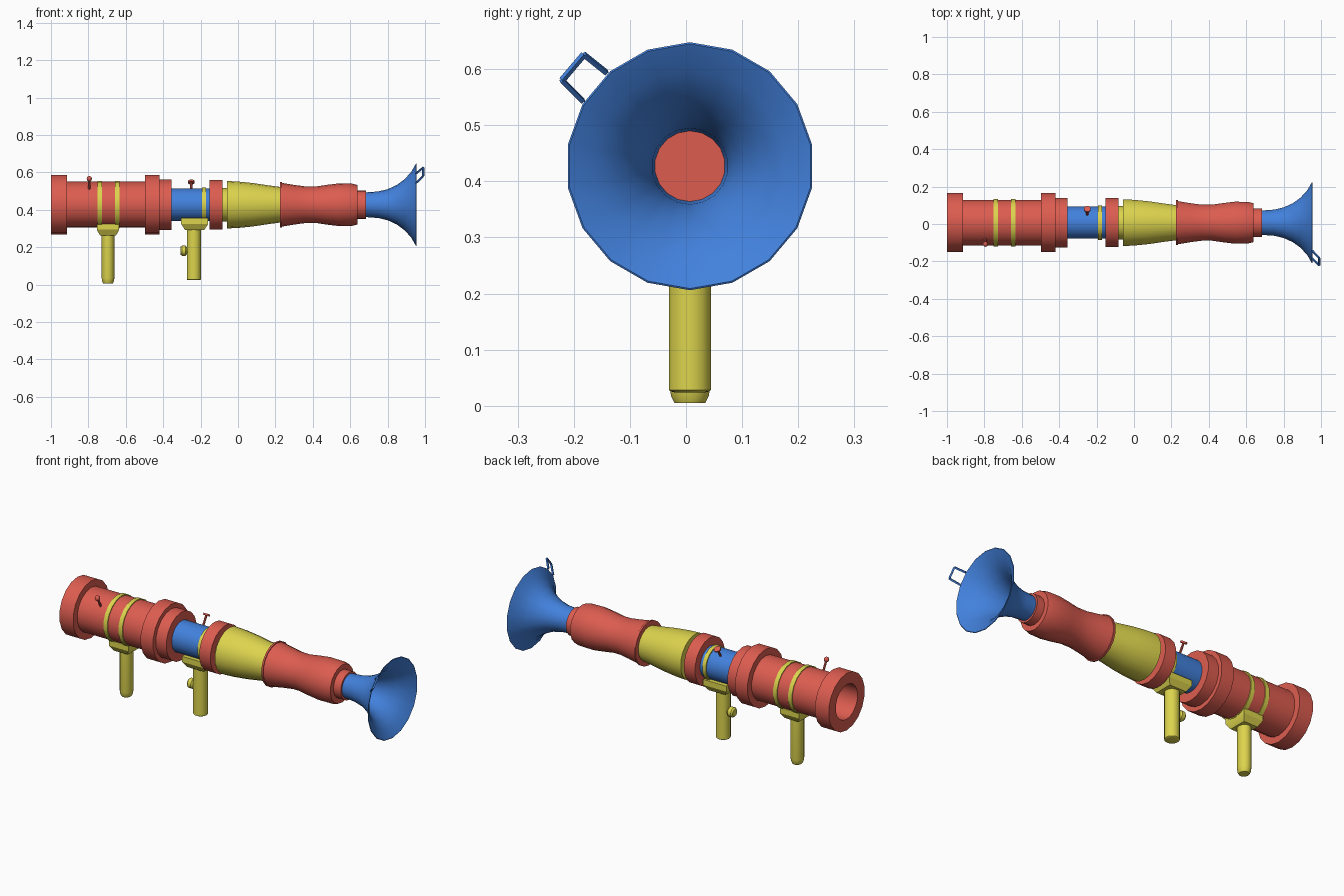
import bpy, bmesh
from math import tau, pi
from mathutils import Matrix, Vector

old = bpy.data.objects.get("Cube")
if old:
    bpy.data.objects.remove(old, do_unlink=True)

AXIS = Vector((0, 0.007, 0.427))   # centre line of the launcher
SIDES = 18
made = []


def material(name, rgb):
    m = bpy.data.materials.new(name)
    m.use_nodes = True
    m.diffuse_color = (*rgb, 1)
    m.node_tree.nodes["Principled BSDF"].inputs["Base Color"].default_value = (*rgb, 1)
    return m


RED = material("coral red", (0.72, 0.108, 0.08))
BLUE = material("blue", (0.055, 0.22, 0.72))
YELLOW = material("yellow", (0.72, 0.66, 0.075))


def finish(name, bm, mat):
    bmesh.ops.remove_doubles(bm, verts=bm.verts, dist=1e-5)
    bmesh.ops.recalc_face_normals(bm, faces=bm.faces)
    mesh = bpy.data.meshes.new(name)
    bm.to_mesh(mesh)
    bm.free()
    mesh.materials.append(mat)
    ob = bpy.data.objects.new(name, mesh)
    bpy.context.collection.objects.link(ob)
    made.append(ob)
    return ob


def lathe(name, profile, mat, place=None):
    """Turn (distance, radius) points around the x axis, then place them."""
    bm = bmesh.new()
    verts = [bm.verts.new((x, 0, r)) for x, r in profile]
    edges = [bm.edges.new(pair) for pair in zip(verts, verts[1:])]
    bmesh.ops.spin(bm, geom=verts + edges, cent=(0, 0, 0), axis=(1, 0, 0),
                   angle=tau, steps=SIDES, use_merge=True)
    bm.transform(place or Matrix.Translation(AXIS))
    return finish(name, bm, mat)


def ring(name, x0, x1, r, mat):
    return lathe(name, [(x0, 0), (x0, r), (x1, r), (x1, 0)], mat)


def rod(name, a, b, r, mat, sides=8):
    a, b = Vector(a), Vector(b)
    bm = bmesh.new()
    bmesh.ops.create_cone(bm, cap_ends=True, segments=sides, radius1=r, radius2=r,
                          depth=(b - a).length)
    turn = (b - a).to_track_quat("Z", "Y").to_matrix().to_4x4()
    bm.transform(Matrix.Translation((a + b) / 2) @ turn)
    return finish(name, bm, mat)


def mount(name, x, half_x, half_y, z0, z1):
    """Block with a narrowed lower half."""
    bm = bmesh.new()
    zm = (z0 + z1) / 2
    bmesh.ops.create_cube(bm, size=2, matrix=Matrix.Translation((x, AXIS.y, (zm + z1) / 2))
                          @ Matrix.Diagonal((half_x, half_y, (z1 - zm) / 2, 1)))
    low = min(bm.faces, key=lambda f: f.calc_center_median().z)
    new = bmesh.ops.extrude_face_region(bm, geom=[low])["geom"]
    bmesh.ops.delete(bm, geom=[low], context="FACES_ONLY")
    for v in (g for g in new if isinstance(g, bmesh.types.BMVert)):
        v.co = (x + (v.co.x - x) * 0.72, AXIS.y + (v.co.y - AXIS.y) * 0.72, z0)
    return finish(name, bm, YELLOW)


def grip(name, x, rx, ry, z0, z1, bevel):
    place = (Matrix.Translation((x, AXIS.y, 0)) @ Matrix.Diagonal((rx, ry, 1, 1))
             @ Matrix.Rotation(-pi / 2, 4, "Y"))
    return lathe(name, [(z0, 0), (z0, 0.75), (z0 + bevel * 0.4, 0.92),
                        (z0 + bevel, 1), (z1, 1), (z1, 0)], YELLOW, place)


# Rear tube with an open bore and stepped collars
lathe("rear_tube", [(-0.55, 0), (-0.55, 0.097), (-1, 0.097), (-1, 0.16), (-0.915, 0.16),
                    (-0.915, 0.123), (-0.497, 0.123), (-0.497, 0.16), (-0.42, 0.16),
                    (-0.42, 0.135), (-0.355, 0.135), (-0.355, 0)], RED)
for i, x in enumerate((-0.738, -0.645)):
    ring(f"rear_band_{i + 1}", x - 0.012, x + 0.012, 0.128, YELLOW)

# Middle section
ring("middle_tube", -0.37, -0.14, 0.087, BLUE)
ring("front_band", -0.192, -0.17, 0.093, YELLOW)
ring("middle_collar", -0.153, -0.084, 0.133, RED)
lathe("yellow_barrel", [(-0.1, 0), (-0.1, 0.09), (-0.06, 0.09), (-0.06, 0.127),
                        (0, 0.124), (0.08, 0.116), (0.16, 0.104), (0.235, 0.094),
                        (0.235, 0)], YELLOW)

# Waisted barrel and muzzle neck
lathe("waisted_barrel", [(0.224, 0), (0.224, 0.122), (0.234, 0.122), (0.234, 0.117),
                         (0.3, 0.106), (0.36, 0.098), (0.42, 0.098), (0.48, 0.107),
                         (0.54, 0.114), (0.61, 0.113), (0.64, 0.105), (0.64, 0.077),
                         (0.685, 0.077), (0.685, 0)], RED)

# Flared horn as a thin shell
flare = [(0.683, 0.066), (0.75, 0.071), (0.8, 0.083), (0.85, 0.106),
         (0.89, 0.136), (0.925, 0.174), (0.952, 0.221)]
inside = [(x + 0.002, r - 0.003) for x, r in reversed(flare)]
lathe("horn", flare + inside + flare[:1], BLUE)

# Square loop on the horn rim
loop = [(0.952, -0.142, 0.594), (0.99, -0.182, 0.626),
        (0.99, -0.221, 0.58), (0.952, -0.184, 0.543)]
for i, (a, b) in enumerate(zip(loop, loop[1:])):
    rod(f"rim_loop_{i + 1}", a, b, 0.006, BLUE, 4)

# Mounts and grips
mount("rear_mount", -0.695, 0.06, 0.07, 0.263, 0.325)
grip("rear_grip", -0.695, 0.034, 0.037, 0.005, 0.28, 0.03)
mount("front_mount", -0.232, 0.072, 0.07, 0.293, 0.355)
grip("front_grip", -0.236, 0.038, 0.038, 0.024, 0.31, 0.004)

# Trigger knob
place = Matrix.Translation((0, AXIS.y, 0.181))
lathe("trigger", [(-0.308, 0), (-0.308, 0.02), (-0.3, 0.027), (-0.28, 0.027),
                  (-0.272, 0.018), (-0.255, 0.018), (-0.255, 0)], YELLOW, place)

# Ball sight on the rear tube
ball = Vector((-0.795, -0.108, 0.566))
rod("ball_sight_stem", (-0.795, -0.076, 0.505), ball, 0.006, RED)
bm = bmesh.new()
bmesh.ops.create_uvsphere(bm, u_segments=12, v_segments=8, radius=0.014,
                          matrix=Matrix.Translation(ball))
finish("ball_sight", bm, RED)

# Disc sight on the middle tube, leaning outward
out = Vector((0, 0.51, 0.86))
base = AXIS + Vector((-0.25, 0, 0))
rod("disc_sight_stem", base + out * 0.08, base + out * 0.14, 0.006, RED)
rod("disc_sight", base + out * 0.136, base + out * 0.146, 0.018, RED, 12)

# Smooth shading with crisp steps
bpy.ops.object.select_all(action="DESELECT")
for ob in made:
    ob.select_set(True)
bpy.context.view_layer.objects.active = made[0]
bpy.ops.object.shade_smooth_by_angle()
